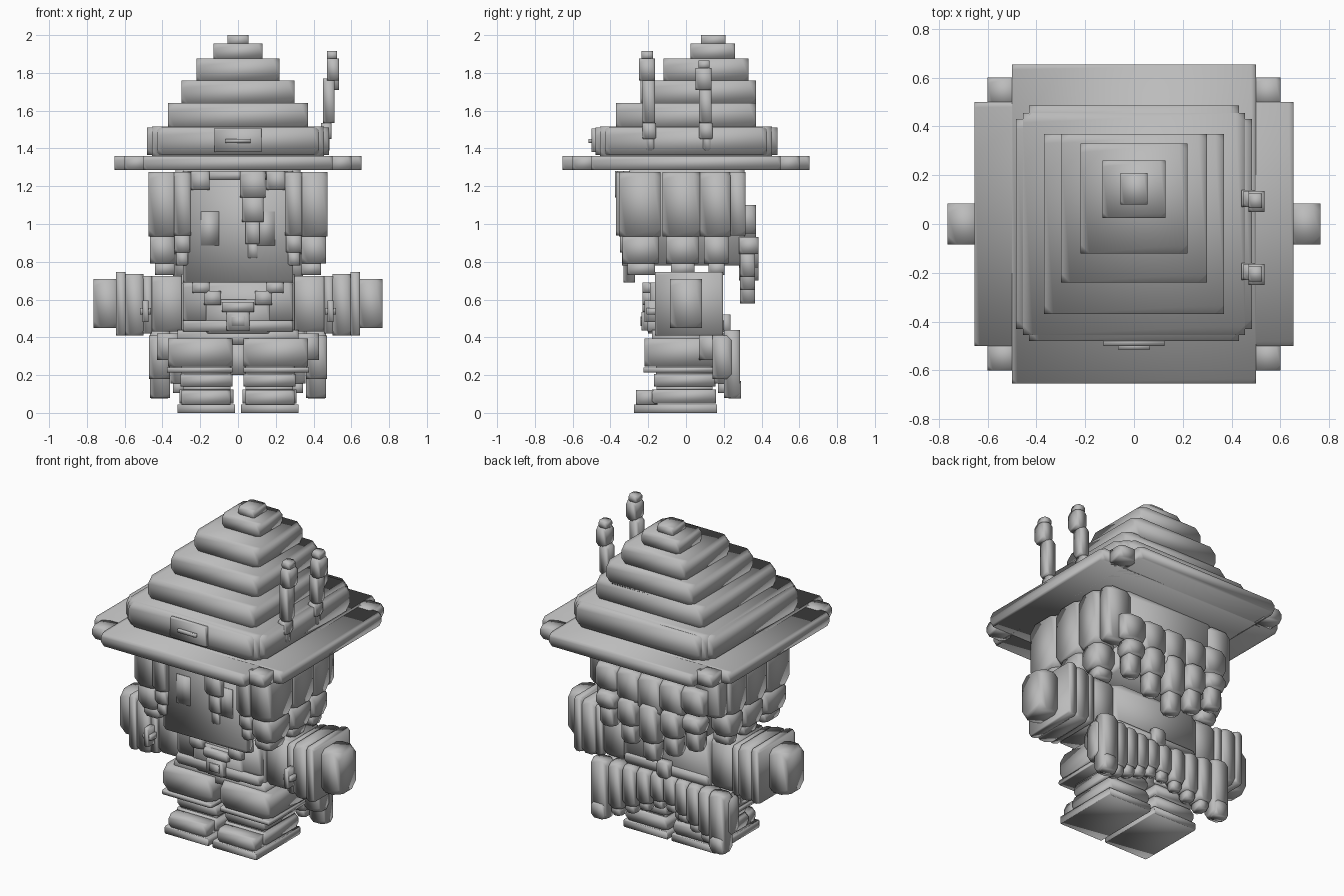
import bpy
import bmesh

cube = bpy.data.objects.get("Cube")
if cube:
    bpy.data.objects.remove(cube, do_unlink=True)

grey = bpy.data.materials.new("plain grey")
grey.use_nodes = True
shade = (.5, .5, .5, 1)
grey.diffuse_color = shade
grey.node_tree.nodes["Principled BSDF"].inputs["Base Color"].default_value = shade


def box(name, x, y, z, cut=.3):
    """Smooth-shaded block with clipped corners; a single x means a centred half width."""
    if not isinstance(x, tuple):
        x = (-x, x)
    spans = [(min(s), max(s)) for s in (x, y, z)]
    bm = bmesh.new()
    bmesh.ops.create_cube(bm, size=1)
    for vert in bm.verts:
        for axis, (low, high) in enumerate(spans):
            vert.co[axis] = high if vert.co[axis] > 0 else low
    if cut:
        chop = min(.04, cut * min(high - low for low, high in spans))
        bmesh.ops.bevel(bm, geom=bm.verts[:], offset=chop, segments=1, affect='VERTICES')
    for face in bm.faces:
        face.smooth = True
    mesh = bpy.data.meshes.new(name)
    bm.to_mesh(mesh)
    bm.free()
    mesh.materials.append(grey)
    obj = bpy.data.objects.new(name, mesh)
    bpy.context.collection.objects.link(obj)
    return obj


def pair(name, x, y, z, cut=.3):
    """The same block on the left (+x) and the right (-x)."""
    box("left_" + name, x, y, z, cut)
    box("right_" + name, (-x[0], -x[1]), y, z, cut)


# Hat: brim, band, stepped cone leaning back
brim = (1.285, 1.36)
box("hat_brim_long", x=.5, y=(-.655, .655), z=brim)
box("hat_brim_wide", x=.655, y=(-.5, .5), z=brim)
for y in ((-.6, -.48), (.48, .6)):
    pair("hat_brim_corner", x=(.48, .6), y=y, z=brim)
box("hat_crown_base", x=.455, y=(-.455, .455), z=(1.35, 1.515))
box("hat_band_long", x=.43, y=(-.48, .485), z=(1.365, 1.51))
box("hat_band_wide", x=.483, y=(-.43, .43), z=(1.365, 1.51))
box("hat_tier_lowest", x=.37, y=(-.37, .37), z=(1.5, 1.64))
box("hat_tier_low", x=.3, y=(-.24, .37), z=(1.63, 1.76))
box("hat_tier_middle", x=.22, y=(-.12, .33), z=(1.75, 1.875))
box("hat_tier_high", x=.13, y=(.025, .26), z=(1.87, 1.955))
box("hat_tip", x=.055, y=(.08, .21), z=(1.945, 2))
box("hat_buckle_frame", x=.125, y=(-.5, -.47), z=(1.38, 1.505))
box("hat_buckle_bar", x=.065, y=(-.515, -.49), z=(1.43, 1.45))

# Two stalks tucked in the band on the left side
for name, y, drop in (("front", -.2, 0), ("rear", .1, .05)):
    box(name + "_stalk_clip", x=(.44, .495), y=(y - .03, y + .04), z=(1.45, 1.535))
    box(name + "_stalk_root", x=(.44, .485), y=(y - .01, y + .03), z=(1.39, 1.48))
    box(name + "_stalk_stem", x=(.45, .51), y=(y - .03, y + .035), z=(1.535, 1.77 - drop))
    box(name + "_stalk_bud", x=(.47, .535), y=(y - .05, y + .035), z=(1.76 - drop, 1.875 - drop))
    box(name + "_stalk_tip", x=(.47, .525), y=(y - .035, y + .025), z=(1.87 - drop, 1.915 - drop))

# Head, face plate and eyes
box("head", x=.33, y=(-.3, .31), z=(.78, 1.29))
box("face", x=.29, y=(-.33, -.27), z=(.69, 1.28))
pair("eye", x=(.1, .195), y=(-.336, -.328), z=(.885, 1.065), cut=0)

# Fringe over the face
box("fringe_band", x=.25, y=(-.35, -.3), z=(1.235, 1.28))
pair("fringe_short_lock", x=(.15, .25), y=(-.365, -.3), z=(1.18, 1.28))
top = 1.28
for name, half, low in (("root", .067, 1.14), ("middle", .056, 1.01),
                        ("lower", .037, .895), ("tip", .026, .82)):
    box("fringe_lock_" + name, x=(.078 - half, .078 + half),
        y=(-.31 - half, -.3), z=(low, top))
    top = low + .01

# Side hair: front locks, then three columns of stacked locks
pair("front_lock", x=(.25, .34), y=(-.37, -.28), z=(.94, 1.275))
pair("front_lock_lower", x=(.255, .335), y=(-.35, -.28), z=(.85, .945))
pair("front_lock_tip", x=(.265, .325), y=(-.34, -.28), z=(.78, .855))
for name, y0, y1 in (("front", -.355, -.135), ("middle", -.125, .075), ("rear", .075, .235)):
    pair(name + "_side_lock", x=(.315, .475), y=(y0, y1), z=(.935, 1.275))
    pair(name + "_side_lock_lower", x=(.335, .465), y=(y0 + .02, y1 - .01), z=(.79, .945))
    pair(name + "_side_lock_tip", x=(.335, .44), y=(y0 + .045, y1 - .03), z=(.73, .8))
pair("back_corner_lock", x=(.29, .45), y=(.22, .315), z=(.94, 1.275))

# Back hair: five hanging locks, longest in the middle
for i in range(-2, 3):
    x = i * .15
    shift = abs(i) * .07
    box("back_lock", x=(x - .075, x + .075), y=(.27, .37), z=(.88 + shift / 2, 1.1))
    box("back_lock_lower", x=(x - .06, x + .06), y=(.28, .385), z=(.7 + shift, .93))
    box("back_lock_tip", x=(x - .045, x + .045), y=(.285, .365), z=(.58 + shift, .72 + shift))

# Torso, collar, belt and buckle
box("torso", x=.3, y=(-.16, .19), z=(.41, .735))
box("chest_flap", x=.29, y=(-.19, -.1), z=(.48, .69))
box("shirt_front", x=.17, y=(-.2, -.1), z=(.42, .6))
pair("collar_outer", x=(.15, .24), y=(-.23, -.15), z=(.635, .69))
pair("collar_inner", x=(.09, .18), y=(-.23, -.15), z=(.57, .645))
box("collar_knot", x=.085, y=(-.23, -.15), z=(.535, .585))
box("belt", x=.29, y=(-.205, .2), z=(.43, .49))
box("belt_buckle", x=.06, y=(-.235, -.18), z=(.435, .535))
box("belt_buckle_plate", x=.035, y=(-.242, -.23), z=(.46, .51))
box("belt_back_loop", x=.04, y=(.18, .235), z=(.42, .52))
box("hips", x=.32, y=(-.18, .17), z=(.36, .44))
box("seat", x=.06, y=(-.1, .14), z=(.2, .37))

# Arms: sleeve, layered cuff, cross ornament, hand
pair("sleeve", x=(.28, .47), y=(-.14, .17), z=(.43, .725))
pair("cuff_inner_rim", x=(.455, .505), y=(-.155, .185), z=(.42, .725))
pair("cuff", x=(.5, .6), y=(-.16, .19), z=(.41, .735))
pair("cuff_outer_rim", x=(.595, .645), y=(-.165, .195), z=(.41, .745))
pair("cross_upright", x=(.475, .505), y=(-.22, -.14), z=(.48, .595))
pair("cross_bar", x=(.46, .52), y=(-.21, -.14), z=(.52, .555))
pair("hand", x=(.63, .765), y=(-.085, .085), z=(.45, .71))

# Legs: wide shorts, hem, boot rings, shoe and sole
pair("shorts", x=(.03, .37), y=(-.22, .18), z=(.245, .395))
pair("shorts_hem", x=(.03, .375), y=(-.225, .15), z=(.215, .24))
pair("knee", x=(.04, .3), y=(-.16, .14), z=(.19, .25))
pair("boot_upper", x=(.03, .305), y=(-.17, .155), z=(.14, .205))
pair("boot_groove", x=(.04, .29), y=(-.155, .14), z=(.115, .145))
pair("boot_ankle", x=(.025, .31), y=(-.18, .16), z=(.05, .125))
pair("boot_toe", x=(.04, .3), y=(-.265, -.15), z=(.04, .12))
pair("boot_sole", x=(.015, .32), y=(-.275, .165), z=(0, .045), cut=.1)

# Coat tails: hip flaps at the sides and a fringe behind, longest outside
pair("hip_flap", x=(.3, .43), y=(.07, .2), z=(.28, .42))
pair("tail_side", x=(.36, .47), y=(.14, .24), z=(.18, .41))
pair("tail_outer", x=(.36, .465), y=(.2, .285), z=(.08, .44))
pair("tail_outer_tip", x=(.37, .46), y=(.225, .29), z=(.075, .17))
for i in range(4):
    x = .045 + i * .09
    low = .26 - i * .035
    pair("tail_strip", x=(x - .042, x + .042), y=(.15, .23 + i * .012), z=(low, .43))
    pair("tail_strip_tip", x=(x - .03, x + .03), y=(.17, .215 + i * .012), z=(low - .05, low + .01))
